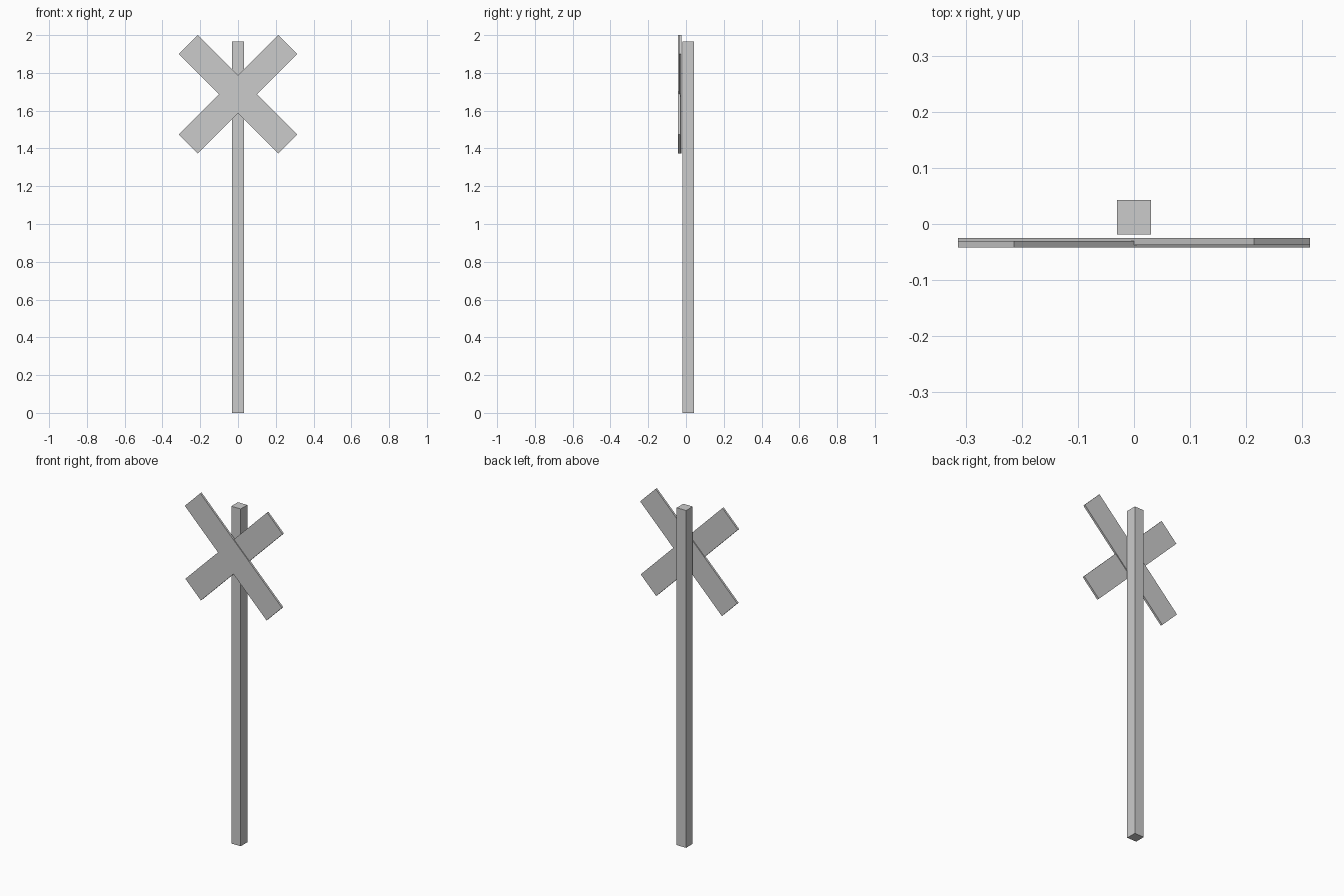
import bpy
from math import radians

if "Cube" in bpy.data.objects:
    bpy.data.objects.remove(bpy.data.objects["Cube"])


def box(name, size, location, tilt=0.0):
    bpy.ops.mesh.primitive_cube_add(size=1, location=location, rotation=(0, radians(tilt), 0))
    ob = bpy.context.object
    ob.name = name
    ob.scale = size
    bpy.ops.object.transform_apply(location=False, rotation=True, scale=True)
    return ob


# Square upright post
box("post", (0.061, 0.061, 1.965), (0, 0.012, 0.9825))

# Two crossed boards, slightly let into each other
# front board runs from upper left to lower right
for name, y, tilt in (("front_board", -0.0363, 45), ("back_board", -0.031, -45)):
    box(name, (0.745, 0.012, 0.141), (0, y, 1.687), tilt)
